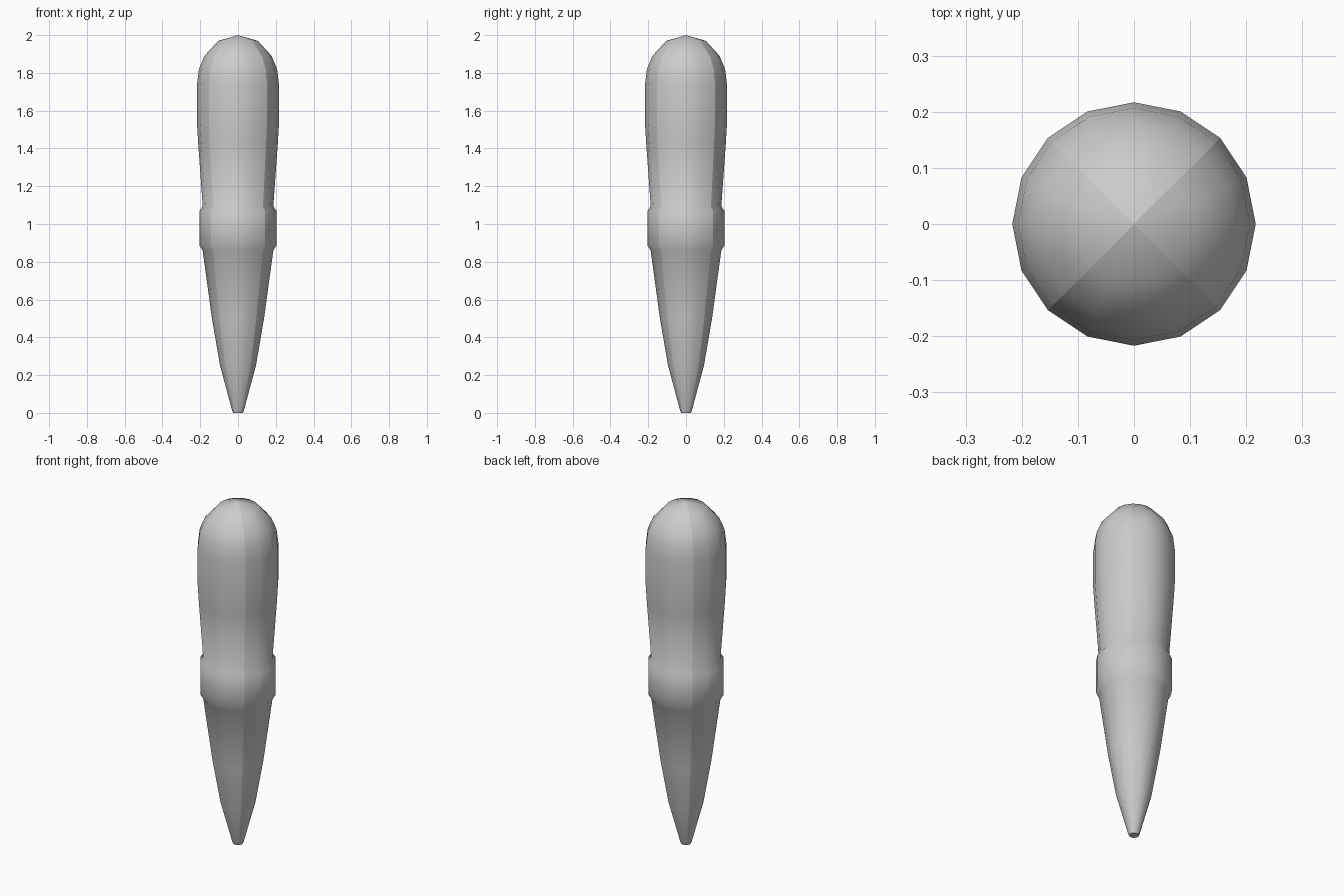
import bpy, bmesh, math

cube = bpy.data.objects.get("Cube")
if cube:
    bpy.data.objects.remove(cube, do_unlink=True)

SIDES = 16

# One plain grey for the whole tool
grey = bpy.data.materials.new("plain grey")
grey.use_nodes = True
colour = (0.6, 0.6, 0.6, 1)
grey.diffuse_color = colour
grey.node_tree.nodes["Principled BSDF"].inputs["Base Color"].default_value = colour


def lathe(name, profile):
    """Turn (radius, height) points around z, closing both ends."""
    bm = bmesh.new()
    rings = []
    for r, z in profile:
        angles = [2 * math.pi * i / SIDES for i in range(SIDES)]
        rings.append([bm.verts.new((r * math.cos(a), r * math.sin(a), z)) for a in angles]
                     if r else [bm.verts.new((0, 0, z))] * SIDES)
    for low, high in zip(rings, rings[1:]):
        for i in range(SIDES):
            j = (i + 1) % SIDES
            corners = [low[i], low[j], high[j], high[i]]
            bm.faces.new(list(dict.fromkeys(corners)))
    bm.faces.new(rings[0][::-1])
    bm.normal_update()
    # Four long seams run down the diagonals
    for e in bm.edges:
        a, b = (v.co for v in e.verts)
        if all(abs(abs(p.x) - abs(p.y)) < 1e-4 for p in (a, b)) and abs(a.z - b.z) > 1e-4:
            e.smooth = False
    mesh = bpy.data.meshes.new(name)
    bm.to_mesh(mesh)
    bm.free()
    mesh.materials.append(grey)
    obj = bpy.data.objects.new(name, mesh)
    bpy.context.collection.objects.link(obj)
    bpy.ops.object.select_all(action='DESELECT')
    obj.select_set(True)
    bpy.context.view_layer.objects.active = obj
    bpy.ops.object.shade_smooth_by_angle(angle=math.radians(65), keep_sharp_edges=True)
    return obj


blade = [(0.026, 0), (0.031, 0.012), (0.095, 0.25), (0.138, 0.5), (0.187, 0.86)]
collar = [(0.203, 0.885), (0.203, 1.07), (0.187, 1.095)]
handle = [(0.211, 1.43), (0.217, 1.43 + 0.1), (0.217, 1.74), (0.207, 1.82),
          (0.178, 1.89), (0.105, 1.97), (0, 2)]
lathe("tapered_handle_body", blade + collar + handle)
